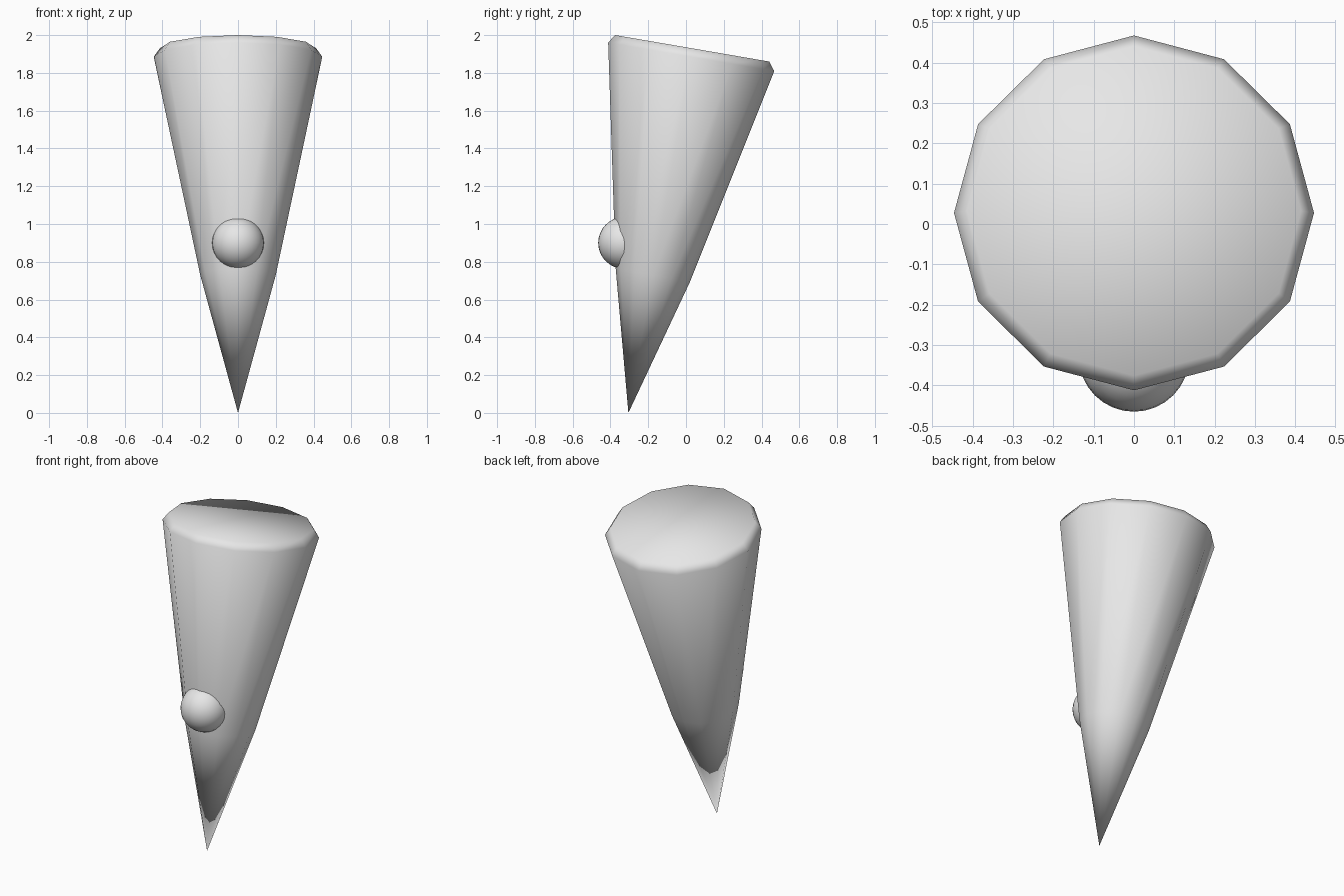
import bpy, bmesh, math
from mathutils import Matrix, Vector

cube = bpy.data.objects.get("Cube")
if cube:
    bpy.data.objects.remove(cube, do_unlink=True)

grey = bpy.data.materials.new("plain grey")
grey.use_nodes = True
grey.diffuse_color = (0.8, 0.8, 0.8, 1)
grey.node_tree.nodes["Principled BSDF"].inputs["Base Color"].default_value = (0.8, 0.8, 0.8, 1)

SIDES = 12
TILT = Matrix.Rotation(math.radians(-9.75), 3, 'X')


def add_object(name, bm):
    bmesh.ops.recalc_face_normals(bm, faces=bm.faces)
    for face in bm.faces:
        face.smooth = True
    mesh = bpy.data.meshes.new(name)
    bm.to_mesh(mesh)
    bm.free()
    mesh.materials.append(grey)
    obj = bpy.data.objects.new(name, mesh)
    bpy.context.collection.objects.link(obj)
    return obj


def ring(bm, y, z, radius):
    """Tilted twelve-sided ring of vertices around (0, y, z)."""
    centre = Vector((0, y, z))
    verts = []
    for i in range(SIDES):
        a = math.tau * i / SIDES
        verts.append(bm.verts.new(centre + TILT @ Vector((radius * math.cos(a), radius * math.sin(a), 0))))
    return verts


# Leaning cone: pointed tip, middle kink, rim and bevelled cap
bm = bmesh.new()
tip = bm.verts.new((0, -0.305, 0))
rings = [ring(bm, -0.175, 0.73, 0.2),
         ring(bm, 0.0275, 1.885, 0.446),
         ring(bm, 0.0325, 1.93, 0.414)]
for i in range(SIDES):
    j = (i + 1) % SIDES
    bm.faces.new((tip, rings[0][j], rings[0][i]))
    for low, high in zip(rings, rings[1:]):
        bm.faces.new((low[i], low[j], high[j], high[i]))
bm.faces.new(rings[-1])
add_object("cone_body", bm)

# Round nose, half sunk into the front of the cone
bm = bmesh.new()
bmesh.ops.create_uvsphere(bm, u_segments=32, v_segments=16, radius=0.137)
nose = add_object("nose", bm)
nose.location = (0, -0.328, 0.9)
